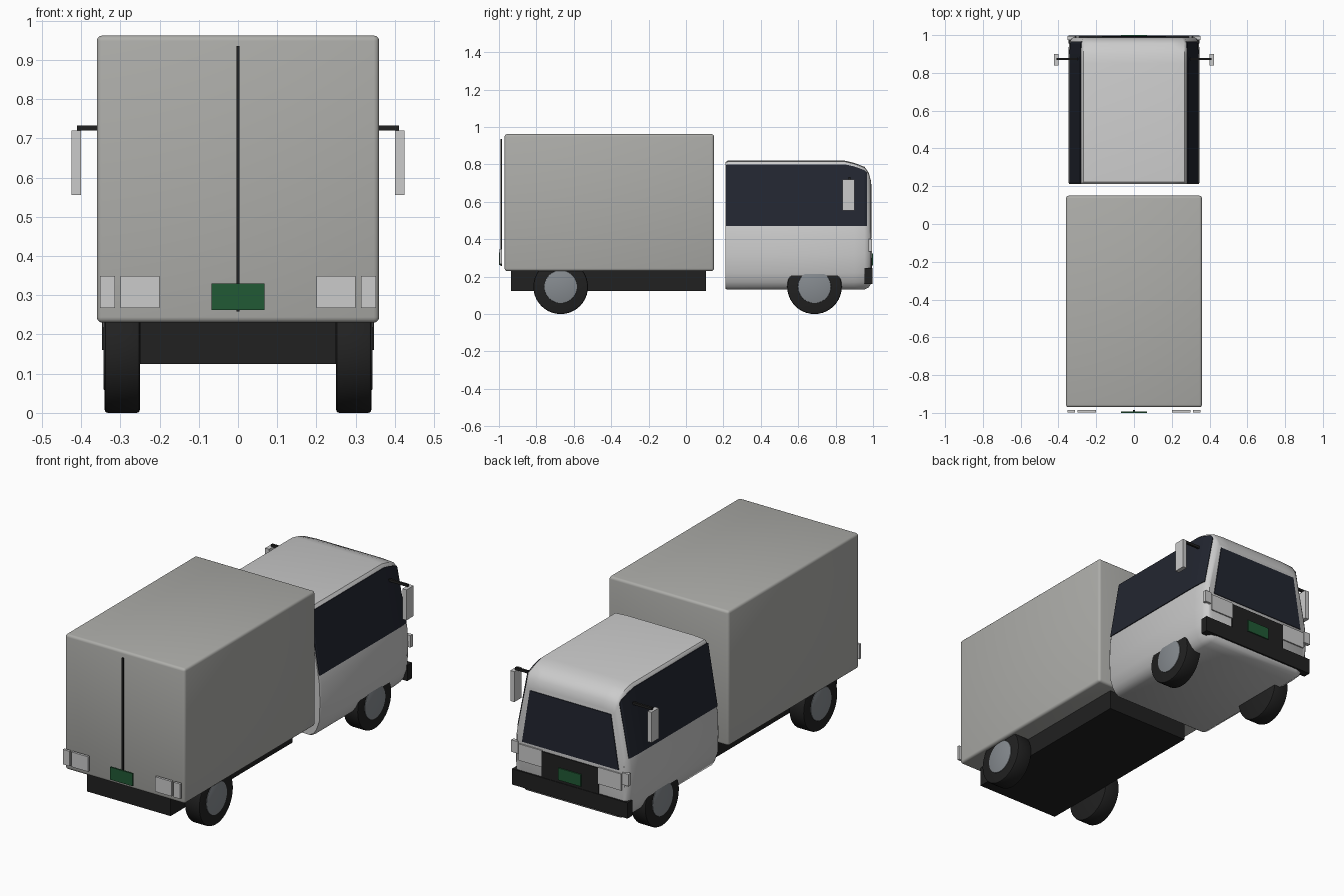
import bpy, bmesh, math

if "Cube" in bpy.data.objects:
    bpy.data.objects.remove(bpy.data.objects["Cube"])


def material(name, rgb):
    m = bpy.data.materials.new(name)
    m.diffuse_color = (*rgb, 1)
    m.use_nodes = True
    m.node_tree.nodes["Principled BSDF"].inputs["Base Color"].default_value = m.diffuse_color
    return m


BLACK = material("black", (0.015, 0.015, 0.015))
GLASS = material("dark_glass", (0.016, 0.019, 0.03))
GREEN = material("plate_green", (0.015, 0.1, 0.035))
STEEL = material("wheel_steel", (0.24, 0.26, 0.28))
CARGO = material("cargo_grey", (0.42, 0.42, 0.40))


def finish(bm, name, mat=None, smooth=True):
    bmesh.ops.recalc_face_normals(bm, faces=bm.faces)
    me = bpy.data.meshes.new(name)
    bm.to_mesh(me)
    bm.free()
    ob = bpy.data.objects.new(name, me)
    bpy.context.collection.objects.link(ob)
    if mat:
        me.materials.append(mat)
    if smooth:
        bpy.ops.object.select_all(action='DESELECT')
        ob.select_set(True)
        bpy.context.view_layer.objects.active = ob
        bpy.ops.object.shade_smooth_by_angle(angle=math.radians(35))
    return ob


def box(name, x, y, z, mat=None, bevel=0):
    bm = bmesh.new()
    bmesh.ops.create_cube(bm, size=1)
    for v in bm.verts:
        for i, (a, b) in enumerate((x, y, z)):
            v.co[i] = a if v.co[i] < 0 else b
    if bevel:
        bmesh.ops.bevel(bm, geom=bm.edges[:], offset=bevel, segments=3,
                        profile=0.5, affect='EDGES')
    return finish(bm, name, mat, bool(bevel))


def pair(name, x, y, z, mat=None):
    box(name + "_right", x, y, z, mat)
    box(name + "_left", (-x[1], -x[0]), y, z, mat)


def panel(name, rows, y, mat):
    # flat trapezoid panel facing along y; rows are (half width, z)
    bm = bmesh.new()
    (w0, z0), (w1, z1) = rows
    f = bm.faces.new([bm.verts.new(p) for p in
                      ((-w0, y, z0), (w0, y, z0), (w1, y, z1), (-w1, y, z1))])
    ext = bmesh.ops.extrude_face_region(bm, geom=[f])["geom"]
    for v in ext:
        if isinstance(v, bmesh.types.BMVert):
            v.co.y -= 0.006
    return finish(bm, name, mat, False)


def cylinder(name, r, x0, x1, y, z, mat, bevel):
    bm = bmesh.new()
    bmesh.ops.create_cone(bm, cap_ends=True, segments=40, radius1=r, radius2=r, depth=abs(x1 - x0))
    rims = [e for e in bm.edges if abs(e.verts[0].co.z - e.verts[1].co.z) < 1e-5]
    bmesh.ops.bevel(bm, geom=rims, offset=bevel, segments=2, profile=0.5, affect='EDGES')
    for v in bm.verts:
        a, b, c = v.co
        v.co = (c + (x0 + x1) / 2, y + a, z + b)
    return finish(bm, name, mat)


# cargo body and chassis
box("cargo_box", (-0.36, 0.36), (-0.97, 0.15), (0.23, 0.962), CARGO, 0.014)
box("chassis", (-0.25, 0.25), (-0.935, 0.108), (0.124, 0.24), BLACK)

# cab cross-section (half width, z), lofted through stations (y, width scale, roof z, floor z)
SECTION = [(0.285, 0.13), (0.31, 0.145), (0.327, 0.17), (0.345, 0.22), (0.348, 0.32),
           (0.346, 0.42), (0.338, 0.47), (0.281, 0.80), (0.268, 0.815), (0.2, 0.82)]
STATIONS = [(0.212, 0.985, 0.812, 0.135), (0.222, 1, 0.82, 0.13), (0.85, 1, 0.82, 0.13),
            (0.90, 0.998, 0.808, 0.13), (0.955, 0.99, 0.787, 0.132),
            (0.977, 0.965, 0.755, 0.142), (0.988, 0.925, 0.715, 0.16)]


def cab_point(p, st, offset=0):
    x, z = p
    y, w, top, floor = st
    z = 0.47 + (z - 0.47) * ((top - 0.47) / 0.35 if z > 0.47 else (0.47 - floor) / 0.34)
    return (x * w + offset, y, z)


bm = bmesh.new()
rings = []
for st in STATIONS:
    half = [cab_point(p, st) for p in SECTION]
    ring = half + [(-x, y, z) for x, y, z in reversed(half)]
    rings.append([bm.verts.new(c) for c in ring])
for a, b in zip(rings, rings[1:]):
    for i in range(len(a)):
        j = (i + 1) % len(a)
        bm.faces.new((a[i], a[j], b[j], b[i]))
bm.faces.new(rings[0])
bm.faces.new(rings[-1])
finish(bm, "cab_body")

# side windows follow the cab flank
for side, sign in (("right", 1), ("left", -1)):
    bm = bmesh.new()
    cols = []
    for st in [(0.214, 0.993, 0.816, 0.13)] + STATIONS[1:5] + [(0.966, 0.98, 0.772, 0.136)]:
        cols.append([bm.verts.new((sign * x, y, z)) for x, y, z in
                     (cab_point(p, st, 0.002) for p in ((0.338, 0.47), (0.281, 0.80)))])
    for a, b in zip(cols, cols[1:]):
        bm.faces.new((a[0], b[0], b[1], a[1]) if sign > 0 else (a[0], a[1], b[1], b[0]))
    me = finish(bm, "side_window_" + side, GLASS, False)
    mod = me.modifiers.new("thickness", 'SOLIDIFY')
    mod.thickness = 0.004
    mod.offset = 0

# cab face: windscreen, grille, lights, bumper, plate
panel("windscreen", ((0.29, 0.405), (0.243, 0.695)), 0.992, GLASS)
box("grille", (-0.17, 0.17), (0.98, 0.994), (0.24, 0.385), BLACK)
pair("headlight", (0.17, 0.308), (0.975, 0.995), (0.30, 0.39))
pair("corner_light", (0.312, 0.352), (0.975, 0.995), (0.335, 0.40))
box("bumper", (-0.347, 0.347), (0.955, 0.997), (0.16, 0.245), BLACK)
box("front_plate", (-0.068, 0.068), (0.99, 1.0), (0.26, 0.325), GREEN)

# mirrors
pair("mirror_arm", (0.28, 0.41), (0.868, 0.88), (0.72, 0.733), BLACK)
pair("mirror", (0.40, 0.424), (0.838, 0.9), (0.555, 0.72))

# rear doors: seam, lights, plate
box("door_seam", (-0.004, 0.004), (-0.992, -0.984), (0.258, 0.935), BLACK)
pair("tail_light", (0.20, 0.30), (-0.998, -0.985), (0.268, 0.349))
pair("tail_marker", (0.313, 0.352), (-0.998, -0.985), (0.268, 0.349))
box("rear_plate", (-0.068, 0.068), (-1.0, -0.992), (0.262, 0.33), GREEN)

# wheels
for axle, y in (("rear", -0.67), ("front", 0.687)):
    for side, s in (("right", 1), ("left", -1)):
        lo, hi = sorted((s * 0.25, s * 0.34))
        cylinder(f"{axle}_tyre_{side}", 0.146, lo, hi, y, 0.146, BLACK, 0.008)
        lo, hi = sorted((s * 0.30, s * 0.343))
        cylinder(f"{axle}_hub_{side}", 0.088, lo, hi, y, 0.146, STEEL, 0.003)
